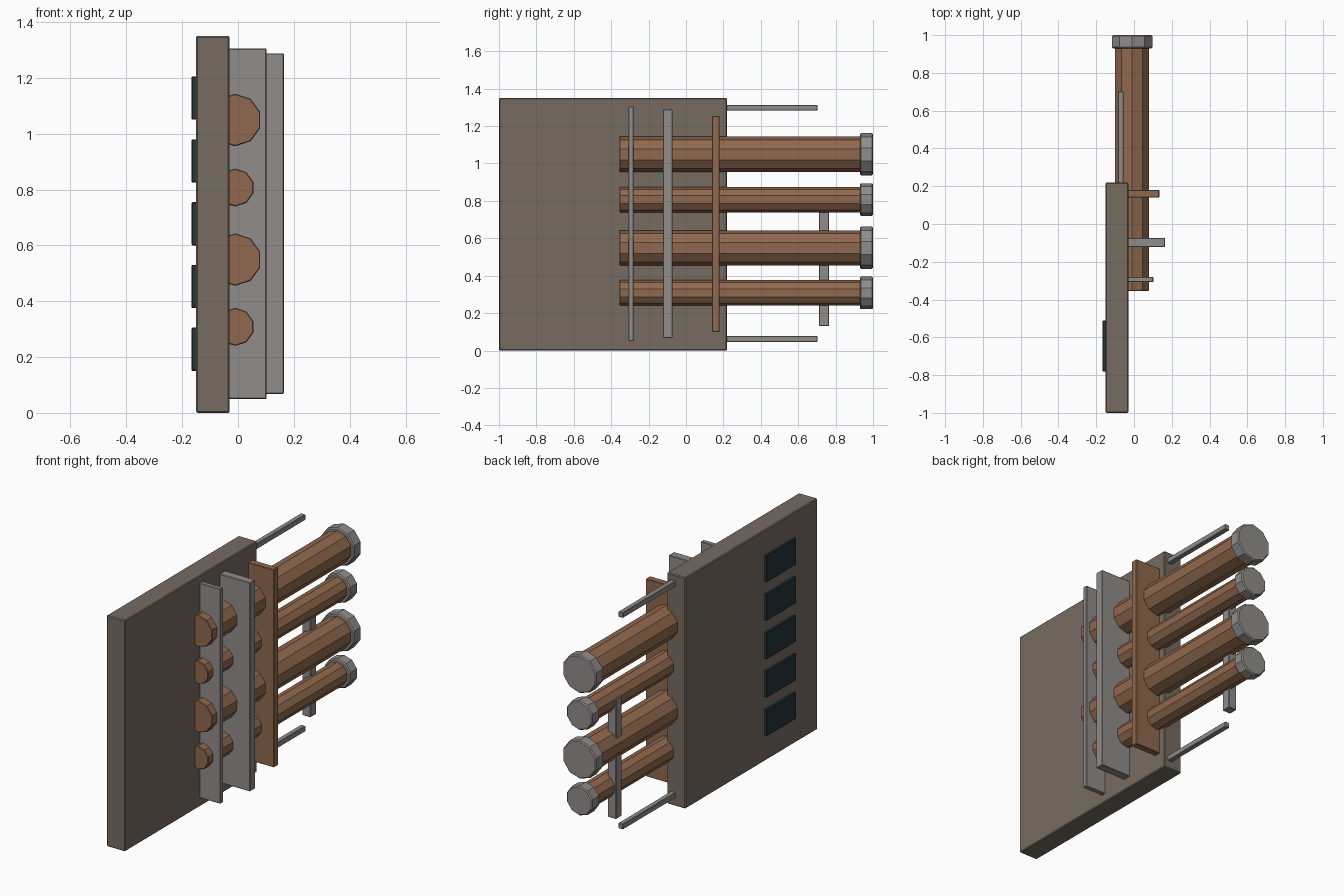
import bpy, bmesh, math

if "Cube" in bpy.data.objects:
    bpy.data.objects.remove(bpy.data.objects["Cube"])


def material(name, r, g, b):
    m = bpy.data.materials.new(name)
    m.diffuse_color = (r, g, b, 1)
    m.use_nodes = True
    m.node_tree.nodes["Principled BSDF"].inputs["Base Color"].default_value = m.diffuse_color
    return m


STONE = material("weathered_plate", 0.18, 0.15, 0.12)
COPPER = material("copper", 0.28, 0.14, 0.075)
STEEL = material("steel", 0.28, 0.265, 0.255)
GLASS = material("dark_glass", 0.018, 0.035, 0.042)


def finish(name, bm, mat, bevel):
    bmesh.ops.recalc_face_normals(bm, faces=bm.faces)
    mesh = bpy.data.meshes.new(name)
    bm.to_mesh(mesh)
    bm.free()
    mesh.materials.append(mat)
    ob = bpy.data.objects.new(name, mesh)
    bpy.context.collection.objects.link(ob)
    if bevel:
        mod = ob.modifiers.new("edge_bevel", 'BEVEL')
        mod.width = bevel
        mod.segments = 1
        mod.limit_method = 'ANGLE'
        mod.angle_limit = math.radians(50)
    return ob


def box(name, x, y, z, mat, bevel=0.003):
    bm = bmesh.new()
    bmesh.ops.create_cube(bm, size=1)
    for v in bm.verts:
        for i, (lo, hi) in enumerate((x, y, z)):
            v.co[i] = hi if v.co[i] > 0 else lo
    return finish(name, bm, mat, bevel)


def tube(name, x, z, radius, y0, y1, mat, bevel=0.0, sides=10):
    # Ten-sided bar along y with a corner pointing straight up
    bm = bmesh.new()
    ring = [bm.verts.new((x + radius * math.sin(2 * math.pi * i / sides), y0,
                          z + radius * math.cos(2 * math.pi * i / sides)))
            for i in range(sides)]
    face = bm.faces.new(ring)
    ext = bmesh.ops.extrude_face_region(bm, geom=[face], use_keep_orig=True)
    for v in ext["geom"]:
        if isinstance(v, bmesh.types.BMVert):
            v.co.y = y1
    return finish(name, bm, mat, bevel)


# Main plate
box("wall_plate", (-0.15, -0.03), (-1, 0.22), (0, 1.35), STONE, 0.005)

# Column of windows on the outer side
for i in range(5):
    z = 0.15 + 0.225 * i
    box(f"window_{i + 1}", (-0.166, -0.148), (-0.78, -0.51), (z, z + 0.155), GLASS)

# Pipes with end caps, alternating small and large
for i, (z, r) in enumerate([(0.308, 0.068), (0.549, 0.094), (0.807, 0.068), (1.049, 0.094)]):
    tube(f"pipe_{i + 1}", -0.01, z, r, -0.355, 0.935, COPPER, 0.003)
    tube(f"pipe_cap_{i + 1}", -0.01, z, r + 0.019, 0.93, 1.0, STEEL, 0.006)

# Upright straps across the pipes
box("narrow_strap", (-0.04, 0.102), (-0.308, -0.28), (0.05, 1.305), STEEL)
box("wide_strap", (-0.04, 0.164), (-0.123, -0.073), (0.068, 1.288), STEEL)
box("copper_strap", (-0.04, 0.134), (0.14, 0.18), (0.10, 1.255), COPPER)

# Thin rods above and below the pipes, and the short rear upright
for name, z in (("lower_rod", 0.0625), ("upper_rod", 1.298)):
    box(name, (-0.085, -0.055), (0.20, 0.703), (z - 0.016, z + 0.016), STEEL)
box("rear_upright", (-0.083, -0.03), (0.712, 0.765), (0.13, 0.83), STEEL)
